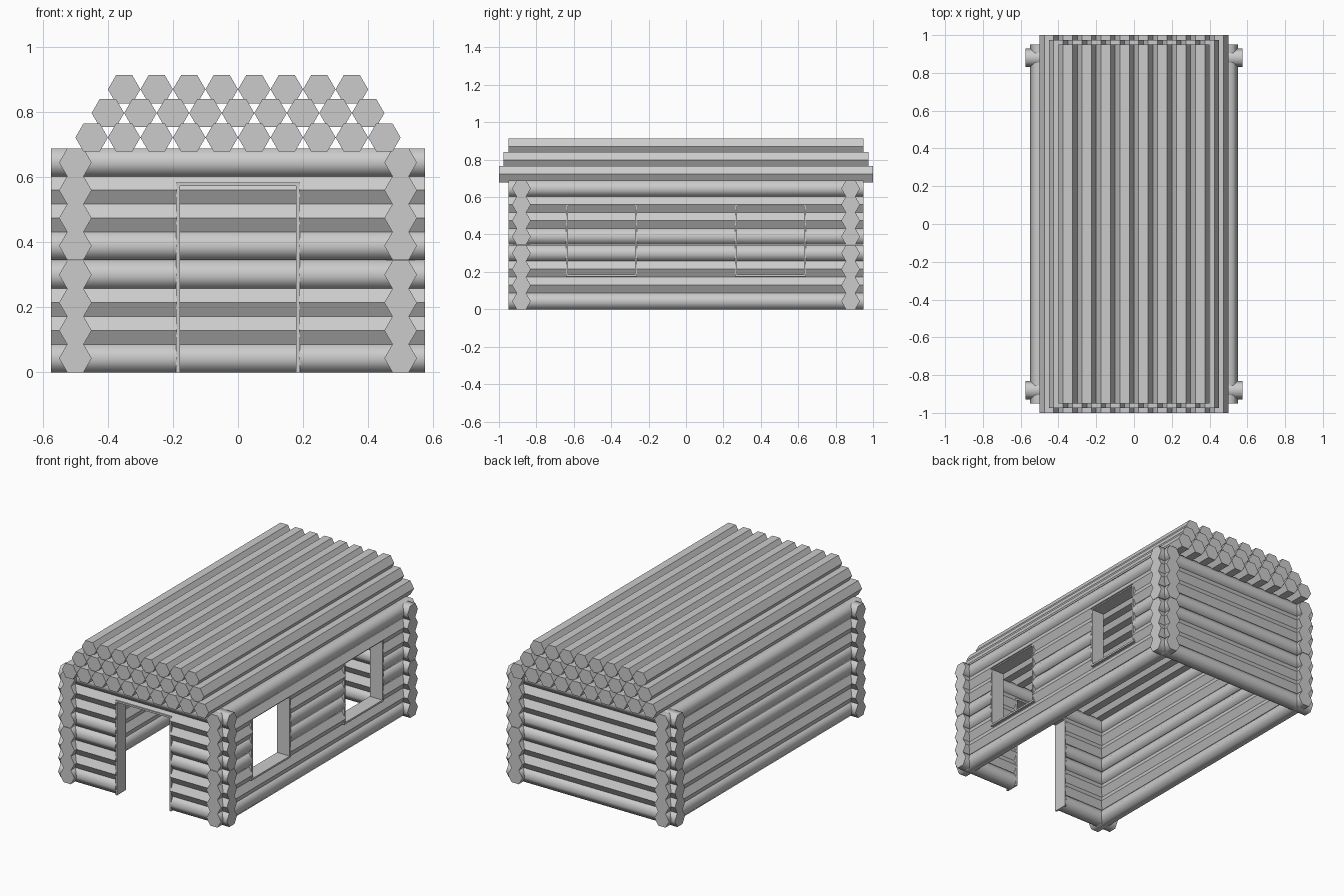
import bpy, bmesh, math
from mathutils import Matrix, Vector

if "Cube" in bpy.data.objects:
    bpy.data.objects.remove(bpy.data.objects["Cube"])

R = 0.05                      # log radius (hexagonal, points sideways)
PITCH = 0.0855                # vertical step between wall logs
HALF = R * math.sqrt(3) / 2   # half of the flat-to-flat height


def finish(name, bm):
    bmesh.ops.recalc_face_normals(bm, faces=bm.faces)
    me = bpy.data.meshes.new(name)
    bm.to_mesh(me)
    bm.free()
    ob = bpy.data.objects.new(name, me)
    bpy.context.collection.objects.link(ob)
    return ob


def log(name, axis, half_len, centre, rounded=False):
    """Six-sided log lying along 'x' or 'y'."""
    bm = bmesh.new()
    rings = []
    for s in (-half_len, half_len):
        ring = []
        for k in range(6):
            u, w = R * math.cos(k * math.pi / 3), R * math.sin(k * math.pi / 3)
            p = Vector((u, s, w)) if axis == 'y' else Vector((s, u, w))
            ring.append(bm.verts.new(p + Vector(centre)))
        rings.append(ring)
    for k in range(6):
        j = (k + 1) % 6
        f = bm.faces.new((rings[0][k], rings[0][j], rings[1][j], rings[1][k]))
        f.smooth = rounded
    bm.faces.new(rings[0])
    bm.faces.new(rings[1])
    return finish(name, bm)


def box(name, lo, hi):
    lo, hi = Vector(lo), Vector(hi)
    bm = bmesh.new()
    m = Matrix.Translation((lo + hi) / 2) @ Matrix.Diagonal((*(hi - lo), 1))
    bmesh.ops.create_cube(bm, size=1, matrix=m)
    return finish(name, bm)


def cutter(name, lo, hi):
    ob = box(name, lo, hi)
    ob.hide_render = True
    ob.hide_set(True)
    ob.display_type = 'WIRE'
    return ob


def wall(name, axis, half_len, offset, openings=()):
    """Stack of eight logs in two groups of four with a hairline gap."""
    for i in range(8):
        z = HALF + PITCH * i + (0.0035 if i > 3 else 0)
        c = (offset, 0, z) if axis == 'y' else (0, offset, z)
        ob = log(f"{name}_log_{i + 1}", axis, half_len, c, i in (0, 3, 4, 7))
        for cut, z0, z1 in openings:
            if z + HALF > z0 and z - HALF < z1:
                mod = ob.modifiers.new("opening", 'BOOLEAN')
                mod.operation = 'DIFFERENCE'
                mod.solver = 'EXACT'
                mod.object = cut


def frame(name, axis, offset, a0, a1, z0, z1, sill, t=0.011, d=0.043):
    """Thin boards lining an opening in a wall."""
    def board(part, a, b, lo, hi):
        if axis == 'y':
            box(f"{name}_{part}", (offset - d, a, lo), (offset + d, b, hi))
        else:
            box(f"{name}_{part}", (a, offset - d, lo), (b, offset + d, hi))
    board("jamb_a", a0, a0 + t, z0, z1)
    board("jamb_b", a1 - t, a1, z0, z1)
    board("head", a0 + t, a1 - t, z1 - t, z1)
    if sill:
        board("sill", a0 + t, a1 - t, z0, z0 + t)


# Openings
door = cutter("door_cutter", (-0.187, -1.1, -0.1), (0.187, -0.7, 0.58))
windows = [cutter(f"window_cutter_{n}", (0.35, a, 0.18), (0.65, b, 0.558))
           for n, (a, b) in enumerate(((-0.638, -0.265), (0.265, 0.638)))]

# Walls
wall("front_wall", 'x', 0.575, -0.88, [(door, -0.1, 0.58)])
wall("back_wall", 'x', 0.575, 0.88)
wall("left_wall", 'y', 0.95, -0.5)
wall("right_wall", 'y', 0.95, 0.5, [(w, 0.18, 0.558) for w in windows])

# Door and window frames
frame("door_frame", 'x', -0.88, -0.19, 0.19, 0.0, 0.584, False)
frame("front_window_frame", 'y', 0.5, -0.642, -0.261, 0.176, 0.562, True)
frame("rear_window_frame", 'y', 0.5, 0.261, 0.642, 0.176, 0.562, True)

# Roof: three rows of logs, each shorter and narrower than the one below
for row, (count, z, half_len) in enumerate(((10, 0.722, 1.0), (9, 0.797, 0.975), (8, 0.87, 0.95))):
    for k in range(count):
        x = (k - (count - 1) / 2) * 0.1
        log(f"roof_row_{row + 1}_log_{k + 1}", 'y', half_len, (x, 0, z))
